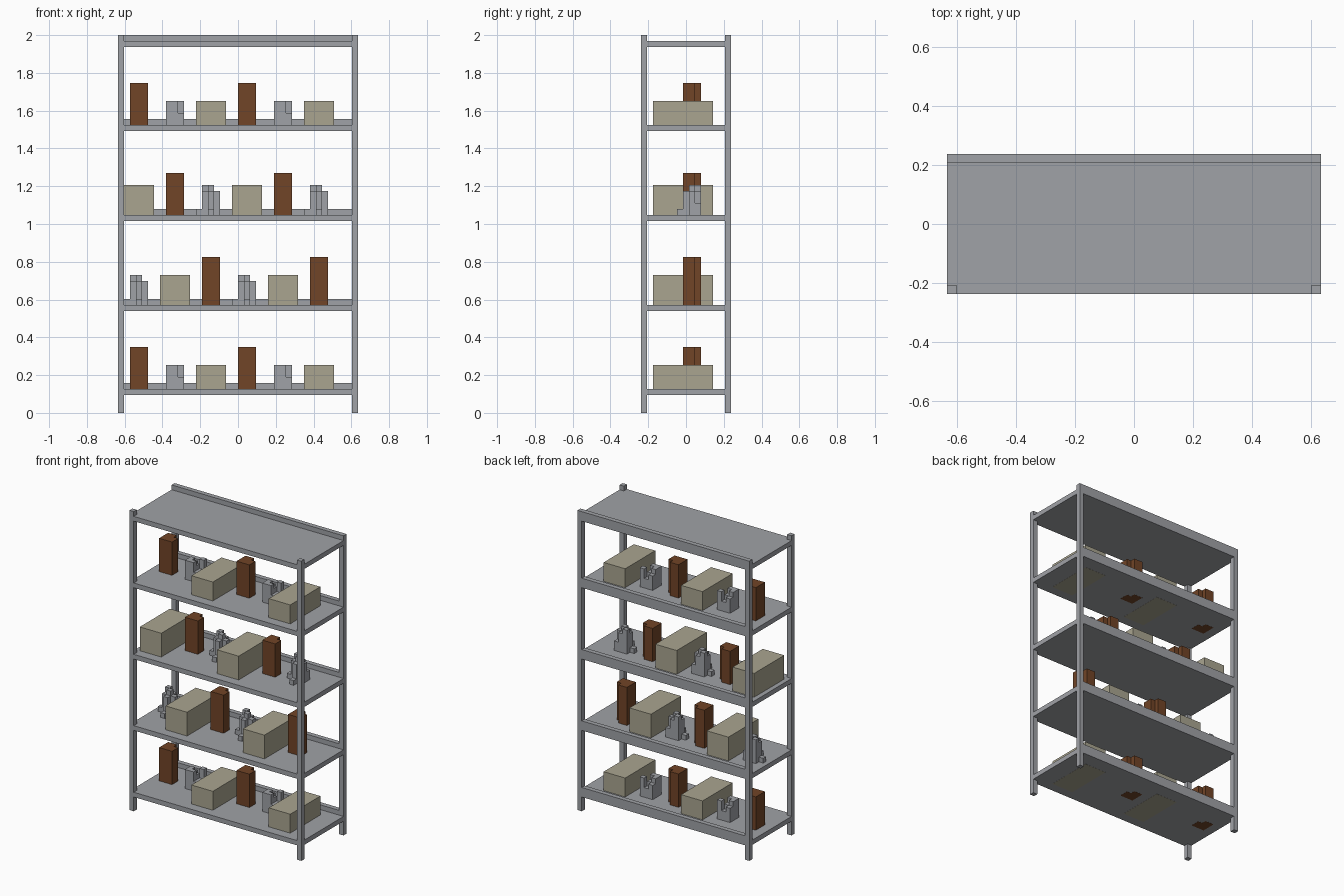
import bpy
import bmesh
from mathutils import Matrix, Vector

if "Cube" in bpy.data.objects:
    bpy.data.objects.remove(bpy.data.objects["Cube"], do_unlink=True)

U = 2 / 63                       # one block unit
WIDTH, DEPTH, HEIGHT = 40, 15, 63


def make_material(name, rgb):
    mat = bpy.data.materials.new(name)
    mat.use_nodes = True
    color = (*rgb, 1)
    mat.diffuse_color = color
    mat.node_tree.nodes["Principled BSDF"].inputs["Base Color"].default_value = color
    return mat


grey = make_material("grey metal", (0.35, 0.36, 0.385))
brown = make_material("brown wood", (0.165, 0.058, 0.02))
beige = make_material("beige card", (0.4, 0.375, 0.28))


def build(name, boxes, mat):
    """Make one object from boxes given as (low corner, high corner) in units."""
    bm = bmesh.new()
    for low, high in boxes:
        low, high = Vector(low), Vector(high)
        mid, size = (low + high) / 2, high - low
        place = Matrix.Translation((mid - Vector((WIDTH / 2, DEPTH / 2, 0))) * U)
        bmesh.ops.create_cube(bm, size=1, matrix=place @ Matrix.Diagonal((*(size * U), 1)))
    mesh = bpy.data.meshes.new(name)
    bm.to_mesh(mesh)
    bm.free()
    mesh.materials.append(mat)
    obj = bpy.data.objects.new(name, mesh)
    bpy.context.collection.objects.link(obj)


# Four corner posts
for side, x in (("right", 0), ("left", WIDTH - 1)):
    for end, y in (("front", 0), ("back", DEPTH - 1)):
        build(f"{end}_{side}_post", [((x, y, 0), (x + 1, y + 1, HEIGHT))], grey)

# Shelf boards with a raised lip along the back
for z in (3, 17, 32, 47, 61):
    build("shelf", [((0, 0, z), (WIDTH, DEPTH, z + 1)),
                    ((1, DEPTH - 1, z + 1), (WIDTH - 1, DEPTH, z + 2))], grey)


def carton(x, z):
    build("carton", [((x, 2, z), (x + 5, 12, z + 5))], beige)


def tall_box(x, z, height=8):
    build("tall_box", [((x, 7, z), (x + 3, 9, z + height)),
                       ((x, 9, z), (x + 2, 10, z + height))], brown)


def ornament(x, z, heights, feet=()):
    boxes = [((x + i, 7 + j, z), (x + i + 1, 8 + j, z + h))
             for j, row in enumerate(heights) for i, h in enumerate(row) if h]
    boxes += [((x + i, 7 + j, z), (x + i + 1, 8 + j, z + 1)) for i, j in feet]
    build("ornament", boxes, grey)


spire = ((0, 4, 0), (4, 5, 4), (5, 4, 2))
prongs = ((5, 5, 3), (5, 4, 3), (4, 3, 5))
spire_feet = ((1, -1), (-1, 1))

# Goods: each shelf repeats its set of three twice
for shift in (0, 18):
    for z in (3, 47):            # goods sunk through the board
        tall_box(2 + shift, z - 0.02, 8.02)
        ornament(8 + shift, z, prongs)
        carton(13 + shift, z - 0.02)
    ornament(2 + shift, 18, spire, spire_feet)
    carton(7 + shift, 18)
    tall_box(14 + shift, 18)
    carton(1 + shift, 33)
    tall_box(8 + shift, 33, 7)
    ornament(14 + shift, 33, spire, spire_feet)
